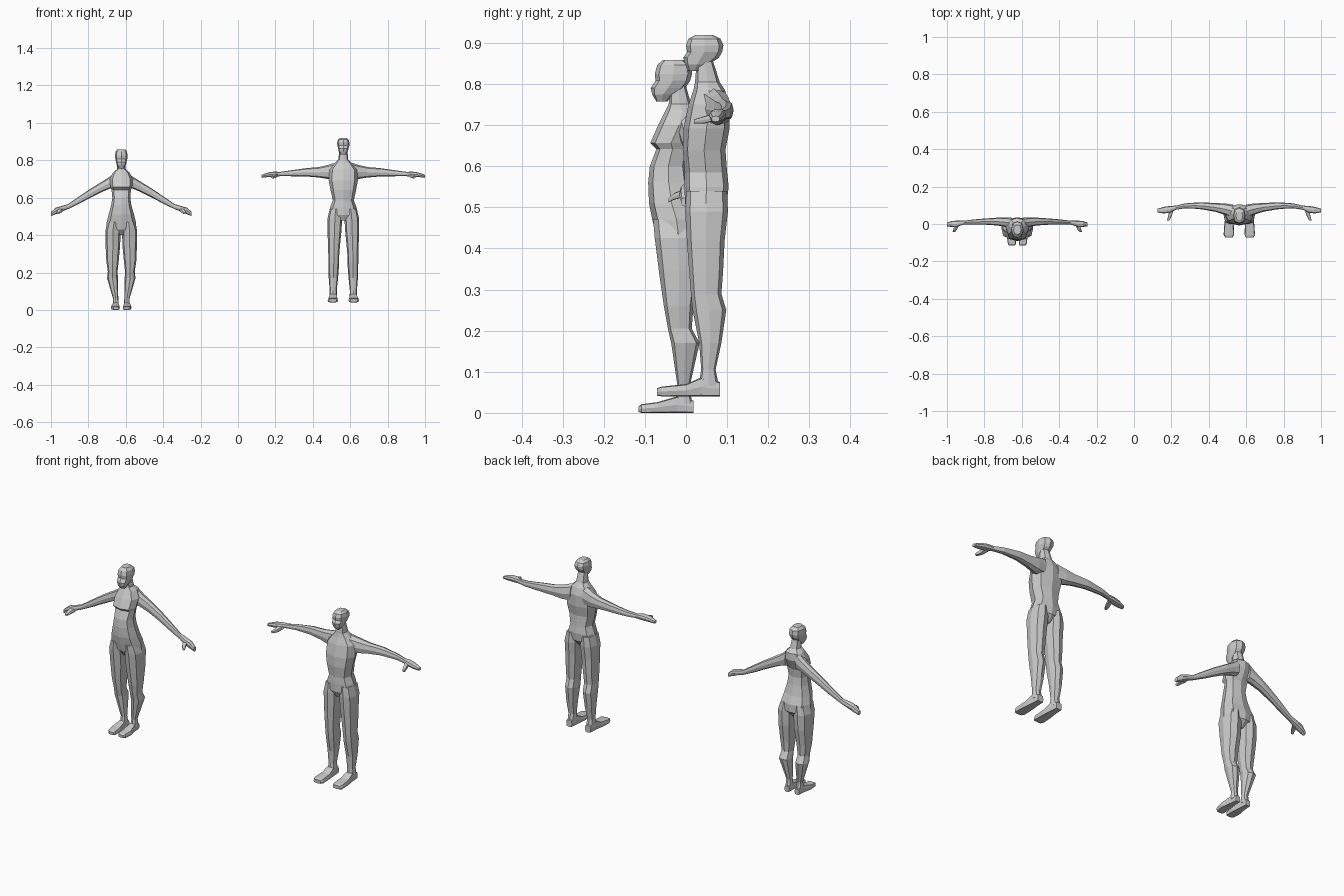
import bpy
import bmesh
import math
from mathutils import Vector

default_cube = bpy.data.objects.get("Cube")
if default_cube:
    bpy.data.objects.remove(default_cube, do_unlink=True)

# Single plain grey for both figures
grey = bpy.data.materials.new("plain grey")
grey.use_nodes = True
colour = (0.6, 0.6, 0.6, 1)
grey.diffuse_color = colour
grey.node_tree.nodes["Principled BSDF"].inputs["Base Color"].default_value = colour

MILLI = 0.001
SIDES = 8
WOMAN = -0.624
MAN = 0.563
ROUND = 0.75   # body sections: softened ovals
BOXY = 0.4     # feet and hands: nearly square sections


def bulge(value, power):
    """Signed power, turns a circle into a superellipse."""
    return math.copysign(abs(value) ** power, value)


def section(axis, position, bounds, power):
    """Points of one cross-section that fills the given bounds."""
    low_a, high_a, low_b, high_b = bounds
    points = []
    for step in range(SIDES):
        angle = math.tau * step / SIDES
        u = bulge(round(math.cos(angle), 6), power)
        v = bulge(round(math.sin(angle), 6), power)
        a = (low_a + high_a + u * (high_a - low_a)) / 2
        b = (low_b + high_b + v * (high_b - low_b)) / 2
        if axis == "x":
            point = (position, a, b)
        elif axis == "y":
            point = (a, position, b)
        else:
            point = (a, b, position)
        points.append(Vector(point) * MILLI)
    return points


def loft(name, centre, axis, rings, power=ROUND, mirrored=True):
    """Skin named rings (position, then section bounds, in thousandths)."""
    bm = bmesh.new()
    loops = []
    for position, *bounds in rings.values():
        if len(bounds) == 3:      # half width stands for both sides
            bounds = [-bounds[0]] + bounds
        points = section(axis, position, bounds, power)
        loops.append([bm.verts.new(point) for point in points])
    for lower, upper in zip(loops, loops[1:]):
        for i in range(SIDES):
            j = (i + 1) % SIDES
            bm.faces.new((lower[i], lower[j], upper[j], upper[i]))
    bm.faces.new(loops[0])
    bm.faces.new(loops[-1])
    bmesh.ops.recalc_face_normals(bm, faces=bm.faces)
    mesh = bpy.data.meshes.new(name)
    bm.to_mesh(mesh)
    bm.free()
    mesh.materials.append(grey)
    part = bpy.data.objects.new(name, mesh)
    part.location.x = centre
    bpy.context.collection.objects.link(part)
    if mirrored:
        part.modifiers.new("other side", "MIRROR").use_axis[0] = True
    return part


# Woman: torso and neck (height, half width, front, back)
loft("woman_torso", WOMAN, "z", dict(
    crotch=(400, 14, -50, 10),
    hips=(430, 82, -72, 36),
    seat=(470, 78, -82, 36),
    belly=(510, 68, -90, 20),
    navel=(560, 54, -92, 8),
    waist=(600, 48, -88, 2),
    under_bust=(642, 52, -72, 6),
    bust=(656, 58, -87, 14),
    chest=(700, 62, -68, 34),
    shoulders=(735, 44, -50, 32),
    neck_base=(752, 24, -42, 12),
    neck_top=(795, 20, -40, 0),
), mirrored=False)

# Woman: head
loft("woman_head", WOMAN, "z", dict(
    chin=(757, 14, -72, -46),
    mouth=(774, 24, -82, -30),
    nose=(790, 28, -86, -2),
    eyes=(808, 32, -74, 10),
    brow=(825, 33, -76, 15),
    forehead=(846, 31, -70, 12),
    crown=(859, 20, -56, -5),
), mirrored=False)

# Woman: legs (height, inner, outer, front, back)
loft("woman_legs", WOMAN, "z", dict(
    top=(470, 8, 70, -80, 30),
    hip=(425, 4, 85, -76, 36),
    thigh=(345, 6, 84, -66, 32),
    above_knee=(260, 14, 80, -54, 18),
    knee=(205, 20, 72, -44, 14),
    calf=(170, 18, 76, -36, 33),
    ankle=(60, 16, 44, -20, 8),
    heel=(22, 14, 46, -28, 16),
))

# Woman: feet (depth, inner, outer, bottom, top)
loft("woman_feet", WOMAN, "y", dict(
    heel=(18, 16, 42, 0, 30),
    instep=(-22, 14, 46, 0, 40),
    ball=(-70, 8, 55, 0, 26),
    toes=(-108, 8, 50, 0, 21),
    tip=(-115, 14, 42, 2, 16),
), BOXY)

# Woman: arms and hands (reach, front, back, bottom, top)
loft("woman_arms", WOMAN, "x", dict(
    root=(30, -22, 34, 655, 738),
    shoulder=(62, -16, 34, 648, 712),
    upper=(105, -8, 34, 630, 685),
    elbow=(165, -4, 30, 600, 648),
    forearm=(215, -3, 26, 573, 614),
    wrist=(285, -2, 18, 539, 566),
    palm=(325, -16, 18, 524, 554),
    knuckles=(350, -16, 16, 512, 547),
    fingers=(376, -12, 8, 502, 524),
))
loft("woman_thumbs", WOMAN, "y", dict(
    root=(-5, 310, 336, 525, 545),
    joint=(-30, 322, 342, 518, 534),
    tip=(-42, 332, 346, 512, 522),
), BOXY)

# Man: torso and neck
loft("man_torso", MAN, "z", dict(
    crotch=(478, 16, 10, 75),
    hips=(508, 80, -2, 98),
    seat=(550, 70, -4, 104),
    waist=(585, 56, -3, 100),
    ribs=(640, 68, -8, 96),
    chest=(692, 78, -6, 106),
    shoulders=(750, 76, 6, 106),
    collar=(785, 46, 18, 95),
    neck_base=(805, 26, 22, 82),
    neck_top=(855, 22, 26, 66),
), mirrored=False)

# Man: head
loft("man_head", MAN, "z", dict(
    chin=(832, 14, 5, 36),
    mouth=(848, 25, -2, 56),
    nose=(864, 28, -7, 80),
    eyes=(878, 32, 3, 88),
    brow=(894, 33, 0, 91),
    forehead=(910, 29, 6, 84),
    crown=(919, 18, 22, 66),
), mirrored=False)

# Man: legs
loft("man_legs", MAN, "z", dict(
    top=(540, 10, 72, 0, 100),
    hip=(490, 6, 84, -2, 102),
    thigh=(420, 10, 84, 2, 94),
    above_knee=(340, 18, 82, 8, 90),
    knee=(290, 22, 80, 12, 86),
    calf=(250, 22, 80, 16, 98),
    shin=(170, 28, 78, 32, 86),
    ankle=(105, 35, 73, 37, 72),
    heel=(65, 34, 74, 30, 80),
))

# Man: feet
loft("man_feet", MAN, "y", dict(
    heel=(83, 38, 70, 40, 75),
    instep=(36, 33, 75, 40, 86),
    arch=(0, 30, 80, 40, 70),
    toes=(-58, 28, 84, 40, 64),
    tip=(-71, 36, 76, 42, 60),
), BOXY)

# Man: arms and hands
loft("man_arms", MAN, "x", dict(
    root=(35, 30, 104, 700, 790),
    shoulder=(80, 50, 110, 700, 776),
    upper=(130, 66, 112, 708, 764),
    elbow=(200, 78, 116, 714, 758),
    forearm=(240, 82, 114, 714, 752),
    lower=(290, 84, 110, 715, 745),
    wrist=(340, 76, 98, 715, 738),
    palm=(368, 62, 97, 712, 740),
    knuckles=(402, 56, 92, 710, 735),
    fingers=(437, 62, 82, 708, 722),
))
loft("man_thumbs", MAN, "y", dict(
    root=(75, 350, 374, 712, 730),
    joint=(45, 360, 380, 704, 722),
    tip=(20, 372, 386, 704, 714),
), BOXY)
